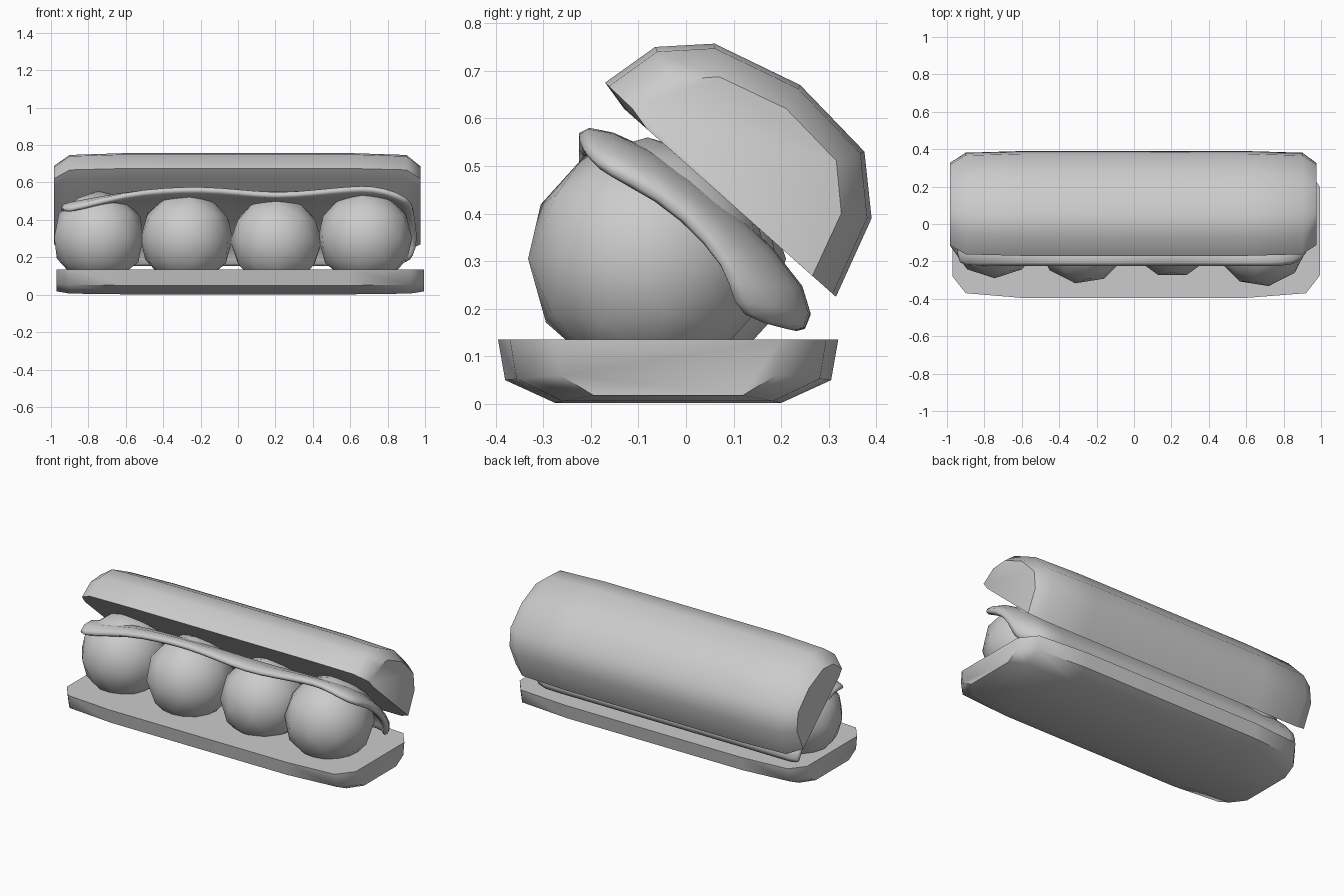
import bpy, bmesh, math
from mathutils import Vector, Matrix

if "Cube" in bpy.data.objects:
    bpy.data.objects.remove(bpy.data.objects["Cube"])


def finish(name, bm, angle):
    bmesh.ops.recalc_face_normals(bm, faces=bm.faces[:])
    me = bpy.data.meshes.new(name)
    bm.to_mesh(me)
    bm.free()
    ob = bpy.data.objects.new(name, me)
    bpy.context.collection.objects.link(ob)
    bpy.ops.object.select_all(action='DESELECT')
    ob.select_set(True)
    bpy.context.view_layer.objects.active = ob
    bpy.ops.object.shade_smooth_by_angle(angle=math.radians(angle))
    return ob


def loft_bun(name, profile, anchor, u, stations):
    """Sweep a (y, z) profile along x, shrinking it towards the ends."""
    bm = bmesh.new()
    a, u = Vector(anchor), Vector(u).normalized()
    n = Vector((-u.y, u.x))
    rings = []
    for x, su, sn in stations:
        ring = []
        for p in profile:
            d = Vector(p) - a
            q = a + u * d.dot(u) * su + n * d.dot(n) * sn
            ring.append(bm.verts.new((x, q.x, q.y)))
        rings.append(ring)
    k = len(profile)
    for r0, r1 in zip(rings, rings[1:]):
        for i in range(k):
            j = (i + 1) % k
            bm.faces.new((r0[i], r0[j], r1[j], r1[i]))
    bm.faces.new(rings[0])
    bm.faces.new(rings[-1])
    return finish(name, bm, 50)


# Bottom bun: flat cut face on top, rounded underside
loft_bun("bottom_bun",
         [(-0.395, 0.135), (-0.38, 0.05), (-0.275, 0.002), (0.2, 0.002),
          (0.305, 0.05), (0.32, 0.135)],
         (-0.037, 0.135), (1, 0),
         [(-0.97, 0.68, 0.88), (-0.9, 0.93, 0.97), (-0.6, 1, 1),
          (0.6, 1, 1), (0.92, 0.93, 0.97), (0.995, 0.66, 0.88)])

# Top bun: domed, tilted open towards the front
loft_bun("top_bun",
         [(-0.13, 0.62), (-0.17, 0.675), (-0.065, 0.75), (0.06, 0.757),
          (0.24, 0.67), (0.375, 0.53), (0.39, 0.39), (0.315, 0.225)],
         (0.09, 0.425), (0.445, -0.395),
         [(-0.985, 0.78, 0.8), (-0.9, 0.97, 0.97), (-0.6, 1, 1),
          (0.6, 1, 1), (0.9, 0.97, 0.97), (0.975, 0.78, 0.8)])

# Row of meatballs
for i, (x, y, z, r) in enumerate([(-0.745, -0.04, 0.305, 0.25),
                                  (-0.275, -0.07, 0.30, 0.25),
                                  (0.205, -0.04, 0.285, 0.245),
                                  (0.68, -0.08, 0.305, 0.255)]):
    bm = bmesh.new()
    bmesh.ops.create_icosphere(bm, subdivisions=2, radius=r)
    bm.transform(Matrix.Translation((x, y, z)) @ Matrix.Rotation(i * 1.1, 4, 'Z'))
    finish(f"meatball_{i + 1}", bm, 50)

# Draped topping sheet: wavy front rim, running down behind the meatballs
rim = [(-0.95, 0.44), (-0.85, 0.46), (-0.6, 0.535), (-0.4, 0.56), (-0.2, 0.57),
       (0.0, 0.55), (0.2, 0.525), (0.4, 0.545), (0.6, 0.57), (0.72, 0.575),
       (0.85, 0.535)]
back = [(-0.1, 0.53), (0.08, 0.40), (0.255, 0.225), (0.23, 0.15)]
columns = []
for x, z in rim:
    drop = max(0, 0.53 - z) * 0.4
    columns.append([(x, -0.23, z)] + [(x, y, zz - drop * (1 - k / 3))
                                      for k, (y, zz) in enumerate(back)])
# right end sags over the side of the last meatball
columns.append([(0.93, -0.17, 0.49), (0.945, -0.05, 0.43), (0.96, 0.05, 0.335),
                (0.96, 0.09, 0.25), (0.92, 0.10, 0.18)])
bm = bmesh.new()
grid = [[bm.verts.new(p) for p in col] for col in columns]
for c0, c1 in zip(grid, grid[1:]):
    for i in range(4):
        bm.faces.new((c0[i], c1[i], c1[i + 1], c0[i + 1]))
sheet = finish("topping_sheet", bm, 80)
solid = sheet.modifiers.new("thickness", 'SOLIDIFY')
solid.thickness = 0.05
solid.offset = 0
soft = sheet.modifiers.new("rounding", 'SUBSURF')
soft.levels = soft.render_levels = 1
